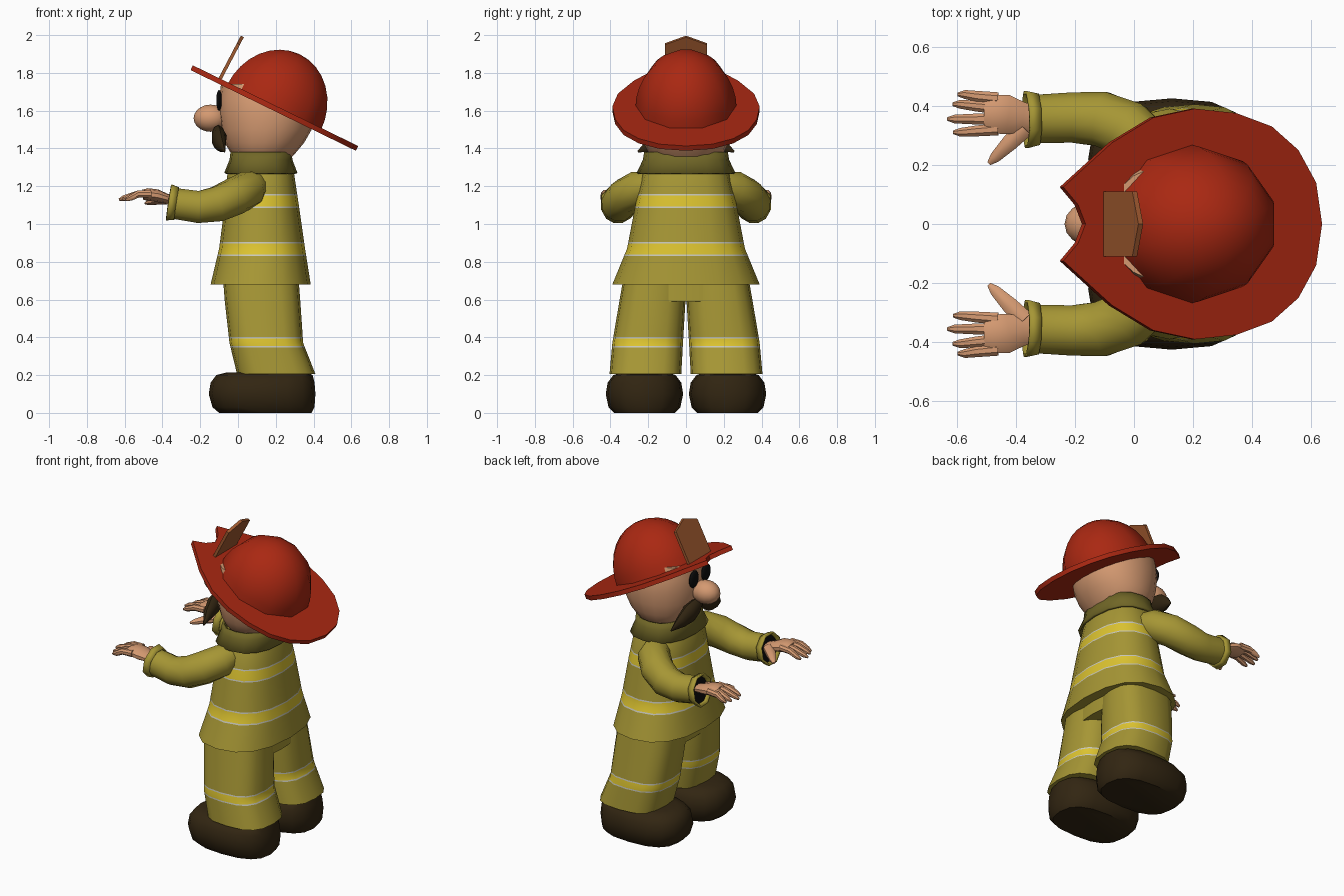
import bpy, bmesh, math
from mathutils import Vector, Matrix

if "Cube" in bpy.data.objects:
    bpy.data.objects.remove(bpy.data.objects["Cube"])


def material(name, rgb):
    m = bpy.data.materials.new(name)
    m.diffuse_color = (*rgb, 1)
    m.use_nodes = True
    m.node_tree.nodes["Principled BSDF"].inputs["Base Color"].default_value = m.diffuse_color
    return m


OLIVE = material("olive cloth", (0.38, 0.305, 0.035))
DARK = material("dark olive", (0.165, 0.135, 0.02))
YELLOW = material("yellow stripe", (0.72, 0.55, 0.03))
PALE = material("pale trim", (0.58, 0.58, 0.50))
SKIN = material("skin", (0.66, 0.32, 0.165))
RED = material("helmet red", (0.40, 0.021, 0.006))
TAN = material("shield brown", (0.35, 0.10, 0.028))
BROWN = material("dark brown", (0.032, 0.019, 0.006))
BLACK = material("black", (0.004, 0.004, 0.004))


def finish(name, bm, mats):
    bmesh.ops.recalc_face_normals(bm, faces=bm.faces)
    me = bpy.data.meshes.new(name)
    bm.to_mesh(me)
    bm.free()
    for m in mats:
        me.materials.append(m)
    ob = bpy.data.objects.new(name, me)
    bpy.context.collection.objects.link(ob)
    return ob


def build(name, rings, mats, caps=True, end_mat=0):
    """Skin a list of equal point rings."""
    bm = bmesh.new()
    vs = [[bm.verts.new(p) for p in r] for r in rings]
    n = len(vs[0])
    for a, b in zip(vs, vs[1:]):
        for i in range(n):
            j = (i + 1) % n
            bm.faces.new((a[i], a[j], b[j], b[i]))
    if caps:
        bm.faces.new(vs[0])
        bm.faces.new(vs[-1]).material_index = end_mat
    return finish(name, bm, mats)


def loft(name, keys, mats, n=16, e=2.4, stripes=(), caps=True):
    """Stack of rounded sections (z, x_min, x_max, y_centre, y_half), with stripes cut in."""
    trim = 0.008
    bands = []
    for lo, hi in stripes:
        bands += [(lo, lo + trim, 2), (lo + trim, hi - trim, 1), (hi - trim, hi, 2)]
    zs = sorted({k[0] for k in keys} | {z for b in bands for z in b[:2]})
    rings = []
    for z in zs:
        for a, b in zip(keys, keys[1:]):
            if a[0] <= z <= b[0]:
                t = (z - a[0]) / (b[0] - a[0])
                _, x0, x1, cy, hy = [p + (q - p) * t for p, q in zip(a, b)]
        ring = []
        for i in range(n):
            c, s = math.cos(2 * math.pi * i / n), math.sin(2 * math.pi * i / n)
            px = math.copysign(abs(c) ** (2 / e), c)
            py = math.copysign(abs(s) ** (2 / e), s)
            ring.append(((x0 + x1) / 2 + (x1 - x0) / 2 * px, cy + hy * py, z))
        rings.append(ring)
    ob = build(name, rings, mats, caps)
    for f in ob.data.polygons:
        for lo, hi, m in bands:
            if lo < f.center.z < hi:
                f.material_index = m
    return ob


def tube(name, path, radii, mats, n=10, flat=1.0, wide=1.0, caps=True, end_mat=0):
    """Tapered sweep along a path; flat scales the height, wide the width."""
    pts = [Vector(p) for p in path]
    rings = []
    for i, p in enumerate(pts):
        t = (pts[min(i + 1, len(pts) - 1)] - pts[max(i - 1, 0)]).normalized()
        side = t.cross(Vector((0, 0, 1))).normalized()
        up = side.cross(t)
        rings.append([p + radii[i] * (side * math.cos(a) * wide + up * math.sin(a) * flat)
                      for a in [2 * math.pi * (k + 0.5) / n for k in range(n)]])
    return build(name, rings, mats, caps, end_mat)


def ball(name, loc, radii, mat, seg=16, rows=10, tilt=0.0, half=False):
    bm = bmesh.new()
    bmesh.ops.create_uvsphere(bm, u_segments=seg, v_segments=rows, radius=1)
    if half:
        bmesh.ops.delete(bm, geom=[v for v in bm.verts if v.co.z < -0.01], context='VERTS')
    bm.transform(Matrix.Translation(loc) @ Matrix.Rotation(tilt, 4, 'Y') @ Matrix.Diagonal((*radii, 1)))
    return finish(name, bm, [mat])


def mirror(ob):
    mod = ob.modifiers.new("mirror", 'MIRROR')
    mod.use_axis = (False, True, False)
    return ob


CLOTH = [OLIVE, YELLOW, PALE]

# Boots and trousers
mirror(loft("boot", [(0, -0.10, 0.39, 0.22, 0.16), (0.03, -0.135, 0.405, 0.22, 0.19),
                     (0.10, -0.155, 0.41, 0.22, 0.205), (0.16, -0.145, 0.405, 0.22, 0.195),
                     (0.20, -0.115, 0.395, 0.22, 0.165), (0.214, -0.06, 0.37, 0.22, 0.12)],
            [BROWN], e=2.6))
mirror(loft("trouser_leg", [(0.205, -0.005, 0.41, 0.215, 0.19), (0.37, -0.045, 0.345, 0.203, 0.187),
                            (0.59, -0.07, 0.33, 0.178, 0.175), (0.72, -0.08, 0.32, 0.165, 0.165)],
            CLOTH, e=2.8, stripes=[(0.345, 0.402)]))
loft("trouser_hips", [(0.59, -0.06, 0.325, 0, 0.33), (0.74, -0.07, 0.315, 0, 0.31)], [OLIVE], e=2.8)

# Coat and collar
loft("coat", [(0.68, -0.145, 0.385, 0, 0.39), (0.87, -0.10, 0.355, 0, 0.312),
              (1.10, -0.07, 0.322, 0, 0.268), (1.28, -0.055, 0.295, 0, 0.225),
              (1.34, -0.02, 0.27, 0, 0.18)],
     CLOTH, stripes=[(0.83, 0.905), (1.085, 1.16)])
collar = loft("collar", [(1.27, -0.073, 0.315, 0, 0.262), (1.34, -0.045, 0.288, 0, 0.228),
                         (1.38, -0.04, 0.285, 0, 0.222)], [DARK], caps=False)
sol = collar.modifiers.new("thickness", 'SOLIDIFY')
sol.thickness = 0.015

# Sleeves with open cuffs
mirror(tube("sleeve", [(0.09, 0.16, 1.21), (0.055, 0.25, 1.185), (-0.02, 0.32, 1.145), (-0.11, 0.355, 1.105),
                       (-0.21, 0.36, 1.09), (-0.345, 0.355, 1.11)],
            [0.075, 0.098, 0.1, 0.096, 0.088, 0.084], [OLIVE, BLACK], n=12, end_mat=1))
cuff = mirror(tube("cuff", [(-0.325, 0.354, 1.108), (-0.365, 0.353, 1.114)], [0.094, 0.104],
                   [OLIVE], n=8, caps=False))
sol = cuff.modifiers.new("thickness", 'SOLIDIFY')
sol.thickness = 0.012

# Hands
mirror(tube("palm", [(-0.33, 0.355, 1.125), (-0.38, 0.36, 1.135), (-0.43, 0.37, 1.15), (-0.48, 0.372, 1.157),
                     (-0.505, 0.372, 1.155)],
            [0.045, 0.055, 0.07, 0.068, 0.055], [SKIN], flat=0.48))
for i, (y0, y1, tip) in enumerate([(0.425, 0.438, -0.595), (0.392, 0.405, -0.612),
                                   (0.355, 0.355, -0.63), (0.32, 0.31, -0.61)]):
    mirror(tube(f"finger_{i + 1}", [(-0.46, y0, 1.16), (-0.53, (y0 + y1) / 2, 1.158),
                                    (tip + 0.025, y1, 1.137), (tip, y1, 1.128)],
                [0.022, 0.02, 0.016, 0.007], [SKIN], n=8))
mirror(tube("thumb", [(-0.37, 0.325, 1.13), (-0.42, 0.275, 1.125), (-0.47, 0.225, 1.115), (-0.49, 0.205, 1.11)],
            [0.035, 0.03, 0.02, 0.008], [SKIN], n=8, flat=0.8))

# Head and face
loft("head", [(1.32, 0.0, 0.25, 0, 0.14), (1.37, -0.035, 0.30, 0, 0.195), (1.43, -0.07, 0.35, 0, 0.225),
              (1.50, -0.09, 0.39, 0, 0.24), (1.58, -0.10, 0.405, 0, 0.245), (1.66, -0.10, 0.40, 0, 0.235),
              (1.74, -0.09, 0.36, 0, 0.20)], [SKIN], n=20, e=2.1)
ball("nose", (-0.145, 0, 1.56), (0.09, 0.075, 0.072), SKIN)
mirror(ball("eye", (-0.1, 0.062, 1.655), (0.015, 0.045, 0.055), BLACK))
mirror(tube("moustache", [(-0.105, 0.0, 1.495), (-0.105, 0.05, 1.475), (-0.10, 0.11, 1.45),
                          (-0.09, 0.18, 1.42), (-0.07, 0.255, 1.383)],
            [0.028, 0.052, 0.062, 0.042, 0.004], [BROWN], n=10, wide=0.65))

# Helmet: tilted dome and flat notched brim
TILT = math.radians(26)
ball("helmet_dome", (0.19, 0, 1.615), (0.29, 0.268, 0.315), RED, seg=10, rows=16, tilt=TILT, half=True)
edge = [(0.63, 0), (0.61, 0.14), (0.55, 0.25), (0.46, 0.33), (0.34, 0.375), (0.2, 0.39), (0.06, 0.36),
        (-0.08, 0.275), (-0.245, 0.125), (-0.195, 0.065), (-0.17, 0)]
edge += [(x, -y) for x, y in edge[-2:0:-1]]
normal = Vector((math.sin(TILT), 0, math.cos(TILT)))
build("helmet_brim", [[Vector((x, y, 1.615 - (x - 0.19) * math.tan(TILT))) + normal * d for x, y in edge]
                      for d in (-0.014, 0.014)], [RED])

# Helmet front shield
outline = [(-0.11, 0), (0.11, 0), (0.11, 0.83), (0, 1), (-0.11, 0.83)]
build("helmet_shield", [[(-0.107 + 0.122 * v + d, y, 1.765 + 0.232 * v - d * 0.5) for y, v in outline]
                        for d in (0, 0.016)], [TAN])

# Smooth shading with sharp rims
for ob in bpy.context.scene.objects:
    ob.select_set(True)
    bpy.context.view_layer.objects.active = ob
bpy.ops.object.shade_smooth_by_angle(angle=math.radians(42))
